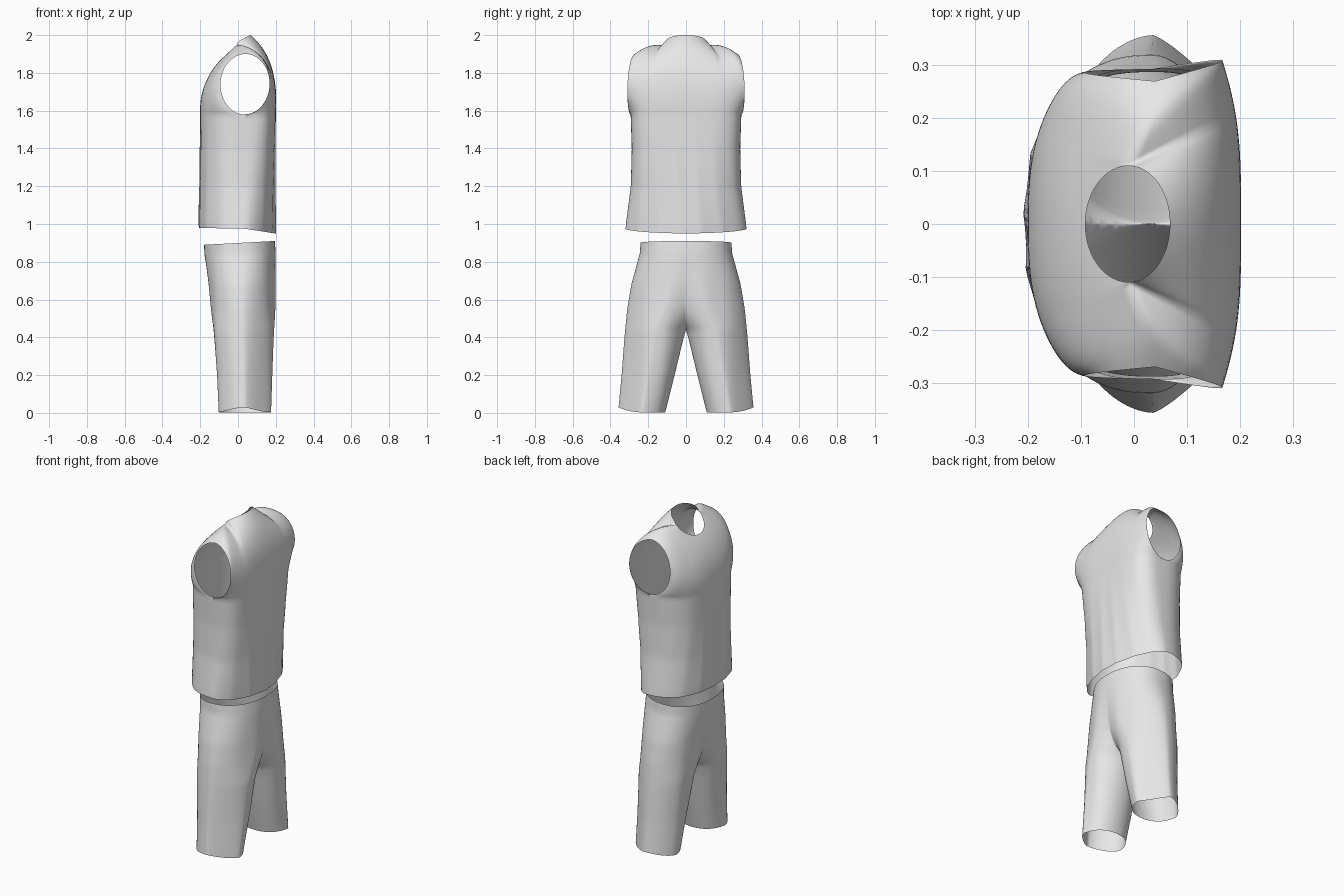
import bpy, bmesh, math
from mathutils import Vector as V

if "Cube" in bpy.data.objects:
    bpy.data.objects.remove(bpy.data.objects["Cube"])

cloth = bpy.data.materials.new("light grey cloth")
cloth.diffuse_color = (0.8, 0.8, 0.8, 1)
cloth.use_nodes = True
cloth.node_tree.nodes["Principled BSDF"].inputs["Base Color"].default_value = cloth.diffuse_color


def finish(name, bm):
    bmesh.ops.remove_doubles(bm, verts=bm.verts, dist=0.0008)
    bmesh.ops.recalc_face_normals(bm, faces=bm.faces)
    me = bpy.data.meshes.new(name)
    bm.to_mesh(me)
    bm.free()
    me.materials.append(cloth)
    for p in me.polygons:
        p.use_smooth = True
    ob = bpy.data.objects.new(name, me)
    bpy.context.collection.objects.link(ob)
    return ob


def grid(bm, rows):
    vs = [[bm.verts.new(p) for p in row] for row in rows]
    for a, b in zip(vs, vs[1:]):
        for i in range(len(a) - 1):
            bm.faces.new((a[i], a[i + 1], b[i + 1], b[i]))


def table(rows, z):
    """Linear lookup in rows of (z, values...), falling z."""
    for a, b in zip(rows, rows[1:]):
        if z >= b[0]:
            t = (z - b[0]) / (a[0] - b[0])
            return [q + (p - q) * t for p, q in zip(a[1:], b[1:])]
    return rows[-1][1:]


def superellipse(ang, n):
    c, s = math.cos(ang), math.sin(ang)
    r = (abs(c) ** n + abs(s) ** n) ** (-1 / n)
    return r * c, r * s


# ---- sleeveless top: torso tube, then front and back yokes round the armholes
ARMPIT, SEAM = 1.58, 0.035
#        z     front  back   half width, front and back roundness
TORSO = [(1.58, -.200, .200, .293, 2.7, 3.6), (1.40, -.203, .200, .287, 2.6, 2.9),
         (1.20, -.206, .200, .292, 2.5, 2.3), (1.00, -.210, .203, .318, 2.35, 1.85),
         (.95, -.206, .201, .322, 2.35, 1.8)]


def torso_point(u, z, back):
    xf, xb, w, nf, nb = table(TORSO, z)
    c, s = superellipse(abs(u) * math.pi / 2, nb if back else nf)
    x = SEAM + c * ((xb if back else xf) - SEAM)
    y = math.copysign(s * w, u)
    # soft vertical drape, fading out at the armpit
    k = 0.005 * min(1, max(0, (ARMPIT - z) / 0.4))
    fold = k * math.sin(9 * y / w + (2 if back else 0.5) + 2 * z) * (1 - u * u)
    hem = (-.025 if back else .004) * c
    drop = max(0, (ARMPIT - z) / (ARMPIT - .975))
    return V((x + (-abs(fold) if back else abs(fold)), y, z + hem * drop))


def shoulder_point(u, back):
    """Neckline in the middle, shoulder seam at both ends."""
    a, sg = abs(u), math.copysign(1, u)
    if a <= .4:
        t = a / .4 * math.pi / 2
        c = max(0, math.cos(t))
        x = -.01 + (.078 if back else -.082) * c
        z = 1.945 + (.055 * c ** .55 if back else -.075 * c)
        return V((x, sg * .11 * math.sin(t), z))
    t = (a - .4) / .6
    return V((-.01 + .05 * math.sin(t * math.pi / 2), sg * (.11 + .16 * t),
              1.945 - .045 * t + .02 * math.sin(t * math.pi)))


def bezier(s, *p):
    r = 1 - s
    return p[0] * r**3 + p[1] * 3 * r * r * s + p[2] * 3 * r * s * s + p[3] * s**3


def yoke_row(u, s, back):
    """Cross-section from armhole edge over the centre line to the other edge."""
    d = 1 if back else -1
    arc = math.sin(math.pi * s)
    edge = V((SEAM + .005 * s + d * .13 * arc,
              .293 - .023 * s + (.028 if back else .005) * arc,
              1.74 - .16 * math.cos(math.pi * s)))
    if back:
        cx, cz = bezier(s, .2, .215, .16, .068), bezier(s, 1.58, 1.8, 1.92, 2.0)
    else:
        cx, cz = bezier(s, -.2, -.208, -.15, -.092), bezier(s, 1.58, 1.71, 1.81, 1.87)
    n = (3.6 if back else 2.7) * (1 - s) + 2.2 * s
    c, k = superellipse(abs(u) * math.pi / 2, n)
    return V((edge.x + (cx - edge.x) * c, math.copysign(k * edge.y, u),
              edge.z + (cz - edge.z) * c))


def yoke_point(u, s, back):
    fit = shoulder_point(u, back) - yoke_row(u, 1, back)
    return yoke_row(u, s, back) + fit * s ** 3


bm = bmesh.new()
US = [i / 30 for i in range(-30, 31)]
for back in (False, True):
    grid(bm, [[torso_point(u, .975 + (ARMPIT - .975) * i / 26, back) for u in US]
              for i in range(27)])
    grid(bm, [[yoke_point(u, i / 26, back) for u in US] for i in range(27)])
finish("sleeveless_top", bm)

# ---- shorts: one leg tube cut at the middle plane, then mirrored
#         z    front  back  inner  outer, front and back roundness outside
SHORTS = [(.91, -.180, .195, -.240, .240, 2.3, 2.2), (.85, -.178, .200, -.240, .245, 2.3, 2.2),
          (.68, -.155, .200, -.170, .290, 2.2, 1.8), (.55, -.143, .198, -.085, .311, 2.0, 1.55),
          (.44, -.133, .195, .000, .322, 1.95, 1.4), (.38, -.128, .192, .017, .327, 1.9, 1.35),
          (.20, -.113, .184, .060, .340, 1.8, 1.25), (.00, -.102, .175, .110, .357, 1.7, 1.2)]
bm = bmesh.new()
N, M = 80, 46
rows = []
for j in range(M + 1):
    z = .91 * (1 - j / M)
    xf, xb, yi, yo, nf, nb = table(SHORTS, z)
    row = []
    for i in range(N + 1):
        ang = 2 * math.pi * i / N
        back, outside = math.cos(ang) > 0, math.sin(ang) > 0
        c, s = superellipse(ang, (nb if back else nf) if outside else 2.1)
        x = (xf + xb) / 2 + c * (xb - xf) / 2
        y = (yi + yo) / 2 + s * (yo - yi) / 2
        # long soft pleats on the front and back
        x -= .004 * c * (1 + math.sin(y * 45 + z)) / 2 * min(1, (.91 - z) * 4)
        waist = .01 * (c - 1) * (z / .91) ** 4
        hem = (.003 + .026 * max(0, s) ** 2) * (1 - z / .91) ** 4
        row.append(V((x, y, z + waist + hem)))
    rows.append(row)
grid(bm, rows)
bmesh.ops.bisect_plane(bm, geom=bm.verts[:] + bm.edges[:] + bm.faces[:], plane_co=(0, 0, 0),
                       plane_no=(0, 1, 0), clear_inner=True)
copy = bmesh.ops.duplicate(bm, geom=bm.verts[:] + bm.edges[:] + bm.faces[:])["geom"]
for v in copy:
    if isinstance(v, bmesh.types.BMVert):
        v.co.y *= -1
finish("shorts", bm)
